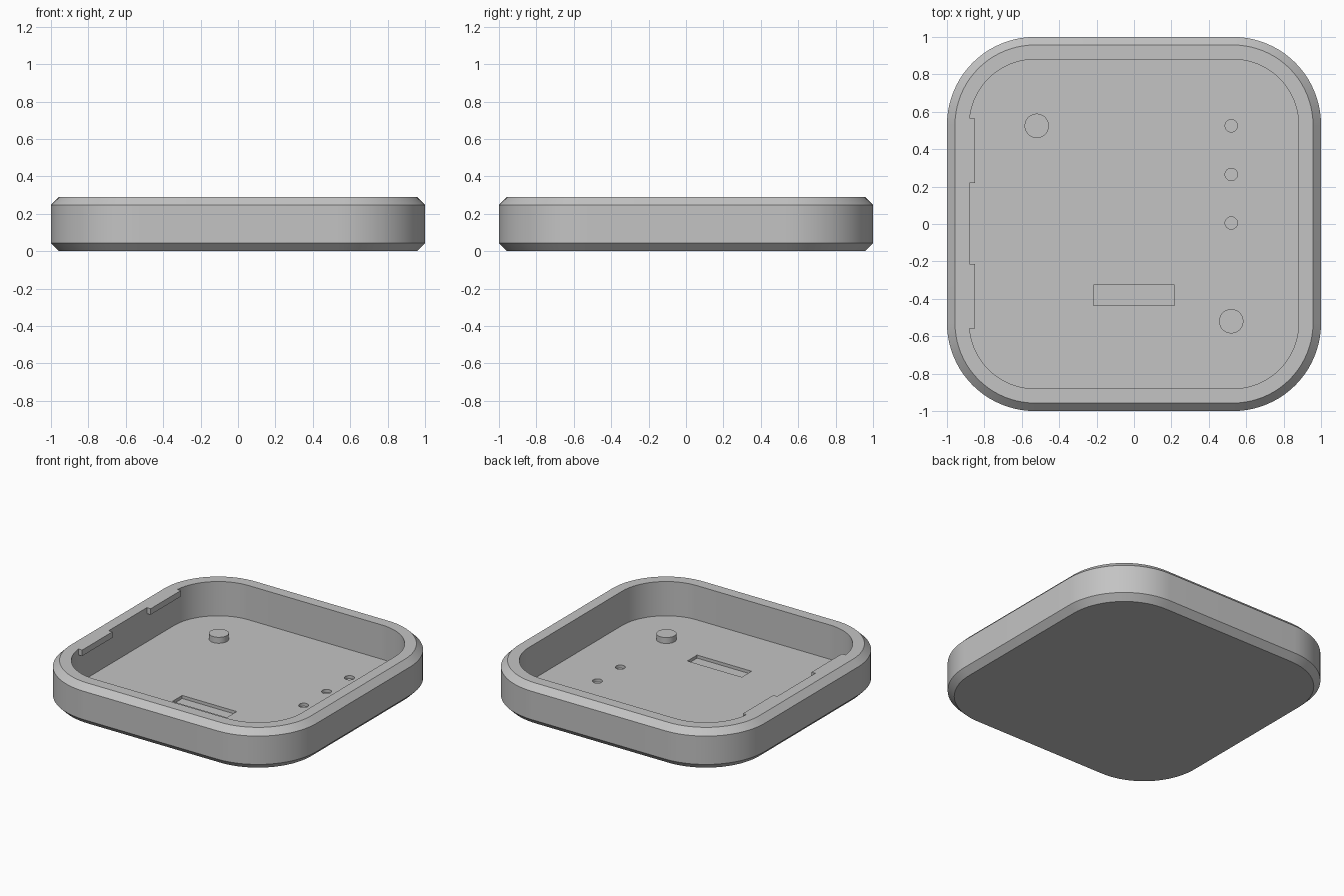
import bpy, bmesh, math
from mathutils import Matrix

HEIGHT, CHAMFER, FLOOR = 0.29, 0.043, 0.043
INNER, CORNER = 0.88, 0.53      # cavity half width, corner arc centre
RECESS = 0.022

cube = bpy.data.objects.get("Cube")
if cube:
    bpy.data.objects.remove(cube, do_unlink=True)

grey = bpy.data.materials.new("plain_grey")
grey.use_nodes = True
colour = (0.55, 0.55, 0.55, 1)
grey.diffuse_color = colour
grey.node_tree.nodes["Principled BSDF"].inputs["Base Color"].default_value = colour


def make(name, bm):
    bmesh.ops.recalc_face_normals(bm, faces=bm.faces)
    mesh = bpy.data.meshes.new(name)
    bm.to_mesh(mesh)
    bm.free()
    mesh.materials.append(grey)
    obj = bpy.data.objects.new(name, mesh)
    bpy.context.collection.objects.link(obj)
    return obj


def smooth(obj):
    bpy.ops.object.select_all(action='DESELECT')
    obj.select_set(True)
    bpy.context.view_layer.objects.active = obj
    bpy.ops.object.shade_smooth_by_angle(angle=math.radians(30))


def outline(bm, half, z, steps=20):
    """Rounded square ring of vertices."""
    ring = []
    for quarter in range(4):
        mid = math.radians(45 + 90 * quarter)
        cx = math.copysign(CORNER, math.cos(mid))
        cy = math.copysign(CORNER, math.sin(mid))
        for i in range(steps + 1):
            a = math.pi / 2 * (quarter + i / steps)
            r = half - CORNER
            ring.append(bm.verts.new((cx + r * math.cos(a), cy + r * math.sin(a), z)))
    return ring


def box(name, x0, x1, y0, y1, z0, z1):
    bm = bmesh.new()
    size = Matrix.Diagonal((x1 - x0, y1 - y0, z1 - z0, 1))
    place = Matrix.Translation(((x0 + x1) / 2, (y0 + y1) / 2, (z0 + z1) / 2))
    bmesh.ops.create_cube(bm, size=1, matrix=place @ size)
    return make(name, bm)


def cylinder(name, x, y, radius, z0, z1):
    bm = bmesh.new()
    bmesh.ops.create_cone(bm, cap_ends=True, segments=40, radius1=radius, radius2=radius,
                          depth=z1 - z0, matrix=Matrix.Translation((x, y, (z0 + z1) / 2)))
    return make(name, bm)


# Tray shell: rings from the underside, up the wall, over the rim, down to the floor
bm = bmesh.new()
profile = [(1 - CHAMFER, 0), (1, CHAMFER), (1, HEIGHT - CHAMFER),
           (1 - CHAMFER, HEIGHT), (INNER, HEIGHT), (INNER, FLOOR)]
rings = [outline(bm, half, z) for half, z in profile]
for low, high in zip(rings, rings[1:]):
    for i in range(len(low)):
        j = (i + 1) % len(low)
        bm.faces.new((low[i], low[j], high[j], high[i]))
bm.faces.new(rings[0])
bm.faces.new(rings[-1])
tray = make("tray", bm)

# Blind holes and slot sunk in the floor
bottom, top = FLOOR - RECESS, FLOOR + 0.05
cutters = [cylinder("hole_cutter", 0.52, y, 0.033, bottom, top) for y in (0.525, 0.265, 0.005)]
cutters.append(box("slot_cutter", -0.217, 0.217, -0.436, -0.325, bottom, top))
bpy.context.view_layer.objects.active = tray
for cutter in cutters:
    cutter.hide_render = True
    mod = tray.modifiers.new("recess", 'BOOLEAN')
    mod.operation, mod.solver, mod.object = 'DIFFERENCE', 'EXACT', cutter
    bpy.ops.object.modifier_apply(modifier=mod.name)
    bpy.data.objects.remove(cutter, do_unlink=True)
smooth(tray)

# Locating pegs on the floor
for name, x, y in (("back_peg", -0.52, 0.525), ("front_peg", 0.52, -0.52)):
    smooth(cylinder(name, x, y, 0.065, FLOOR - 0.005, FLOOR + 0.043))

# Retaining lips, flush with the rim, on the right wall
for name, y0, y1 in (("back_lip", 0.22, 0.565), ("front_lip", -0.56, -0.215)):
    box(name, -INNER, -0.85, y0, y1, HEIGHT - 0.043, HEIGHT)
